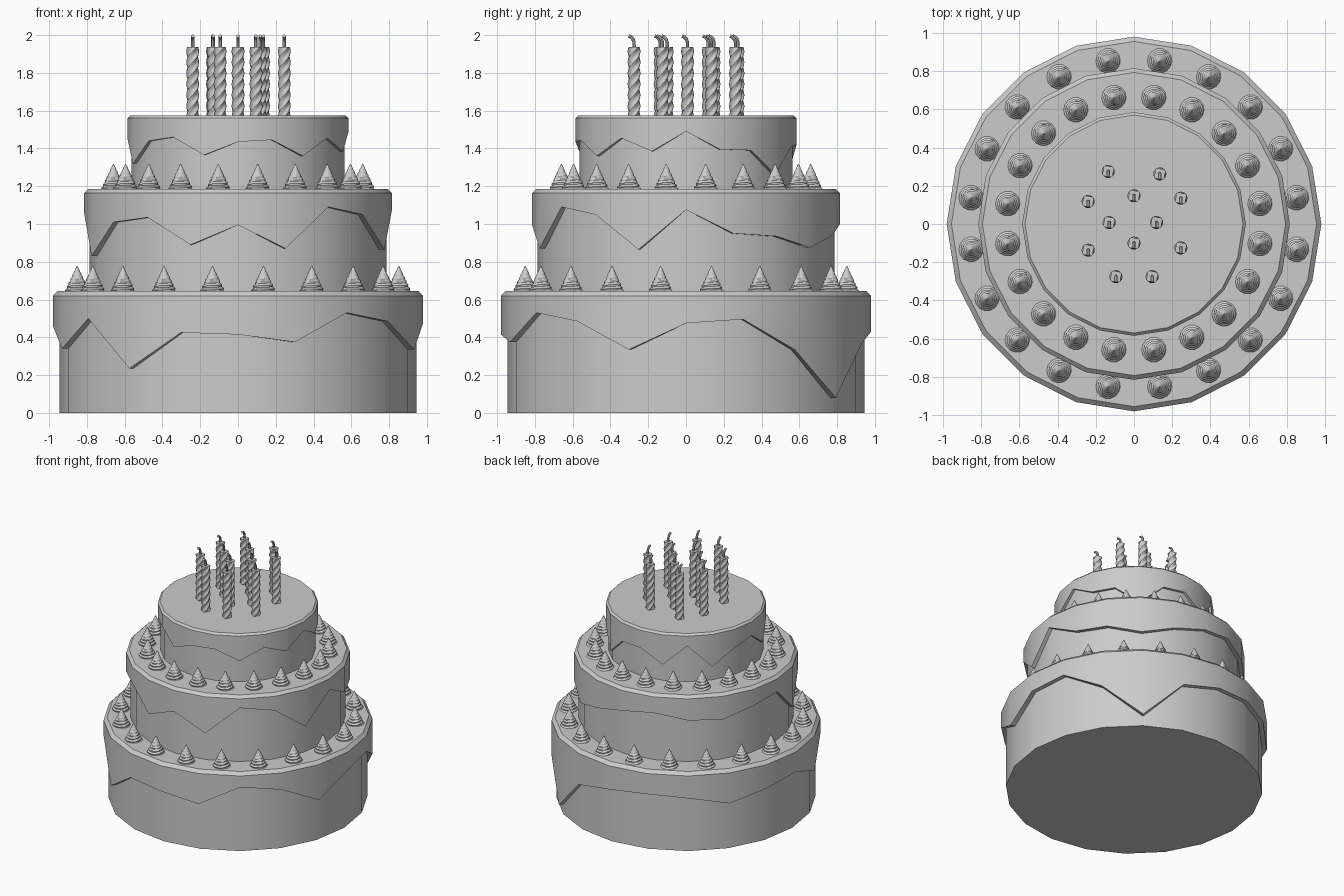
import bpy
from math import sin, cos, pi, radians

if "Cube" in bpy.data.objects:
    bpy.data.objects.remove(bpy.data.objects["Cube"])

SIDES = 20


def make_object(name, verts, faces, angle=30):
    mesh = bpy.data.meshes.new(name)
    mesh.from_pydata(verts, [], faces)
    mesh.update()
    obj = bpy.data.objects.new(name, mesh)
    bpy.context.collection.objects.link(obj)
    bpy.ops.object.select_all(action='DESELECT')
    obj.select_set(True)
    bpy.context.view_layer.objects.active = obj
    bpy.ops.object.shade_smooth_by_angle(angle=radians(angle))
    return obj


def loft(name, rings, cap_bottom=True, cap_top=True, angle=30):
    """Skin equal-length rings of points, listed bottom to top."""
    n = len(rings[0])
    verts = [p for ring in rings for p in ring]
    faces = [(i * n + j, i * n + (j + 1) % n, (i + 1) * n + (j + 1) % n, (i + 1) * n + j)
             for i in range(len(rings) - 1) for j in range(n)]
    if cap_bottom:
        faces.append(tuple(reversed(range(n))))
    if cap_top:
        faces.append(tuple(range(len(verts) - n, len(verts))))
    return make_object(name, verts, faces, angle)


def circle(r, zs):
    n = len(zs)
    return [(r * cos(2 * pi * k / n), r * sin(2 * pi * k / n), z) for k, z in enumerate(zs)]


# Cake tiers: base z, top z, sponge radius, icing radius, bevel, drip heights from +x counter-clockwise
tiers = [
    ("bottom", 0.0, 0.645, 0.945, 0.98, 0.025,
     [.475, .495, .335, .08, .37, .43, .455, .44, .375, .43,
      .46, .34, .50, .235, .425, .415, .375, .53, .485, .335]),
    ("middle", 0.62, 1.185, 0.785, 0.815, 0.022,
     [1.075, .95, .935, .875, .94, 1.0, 1.035, .99, .975, 1.03,
      1.06, .83, 1.035, 1.035, .89, .995, .87, 1.09, 1.05, .865]),
    ("top", 1.16, 1.575, 0.565, 0.585, 0.015,
     [1.49, 1.395, 1.39, 1.26, 1.41, 1.42, 1.32, 1.48, 1.30, 1.41,
      1.45, 1.32, 1.44, 1.46, 1.365, 1.435, 1.445, 1.36, 1.455, 1.385]),
]
# Re-read the left side of the middle tier
tiers[1][6][12] = 1.01

for name, z0, z1, r, R, b, drip in tiers:
    loft(name + "_sponge", [circle(r, [z0] * SIDES), circle(r, [z1 - 0.02] * SIDES)])
    loft(name + "_icing",
         [circle(r - 0.005, drip), circle(R, drip),
          circle(R, [z1 - b] * SIDES), circle(R - b, [z1] * SIDES)], cap_bottom=False)


# Piped cream dollops: cones with a fine spiral ridge
def dollop_rings(radius=0.066, height=0.138, turns=7, steps=28, n=14):
    rings = []
    for i in range(steps + 1):
        t = i / steps
        ring = []
        for j in range(n):
            a = 2 * pi * j / n
            rr = radius * (1 - 0.97 * t) * (1 + 0.06 * cos(a - 2 * pi * turns * t))
            ring.append((rr * cos(a), rr * sin(a), height * t))
        rings.append(ring)
    return rings


dollop = loft("cream_dollop", dollop_rings())
first = True
for ring_r, z in ((0.862, 0.64), (0.668, 1.18)):
    for k in range(20):
        a = radians(9 + 18 * k)
        if first:
            obj, first = dollop, False
        else:
            obj = bpy.data.objects.new("cream_dollop", dollop.data)
            bpy.context.collection.objects.link(obj)
        obj.location = (ring_r * cos(a), ring_r * sin(a), z)


# Twisted candles: lobed section swept upward with rotation
def candle_rings(height=0.37, lobes=4, turns=1.6, steps=36, n=24):
    rings = []
    for i in range(steps + 1):
        t = i / steps
        twist = 2 * pi * turns * t
        ring = []
        for j in range(n):
            a = 2 * pi * j / n
            rr = 0.030 + 0.004 * cos(lobes * a)
            ring.append((rr * cos(a + twist), rr * sin(a + twist), height * t))
        rings.append(ring)
    return rings


candle = loft("candle", candle_rings(), angle=45)

# Wick: thin tube bending toward the front
wick_path = [(0, 0.36), (0.0, 0.395), (-0.006, 0.412), (-0.018, 0.424), (-0.029, 0.428)]
wick_tilt = [0, 0.1, 0.5, 1.0, 1.2]
wick = loft("wick", [
    [(0.009 * cos(a), y + 0.009 * sin(a) * cos(t), z + 0.009 * sin(a) * sin(t))
     for a in [2 * pi * j / 8 for j in range(8)]]
    for (y, z), t in zip(wick_path, wick_tilt)])

spots = [(-.135, .275), (.135, .262), (0, .148), (.245, .135), (-.24, .118), (-.13, .008),
         (.118, .008), (0, -.1), (-.24, -.137), (.245, -.125), (-.095, -.275), (.095, -.275)]
for i, (x, y) in enumerate(spots):
    for part in (candle, wick):
        obj = part
        if i:
            obj = bpy.data.objects.new(part.name, part.data)
            bpy.context.collection.objects.link(obj)
        obj.location = (x, y, 1.567)
